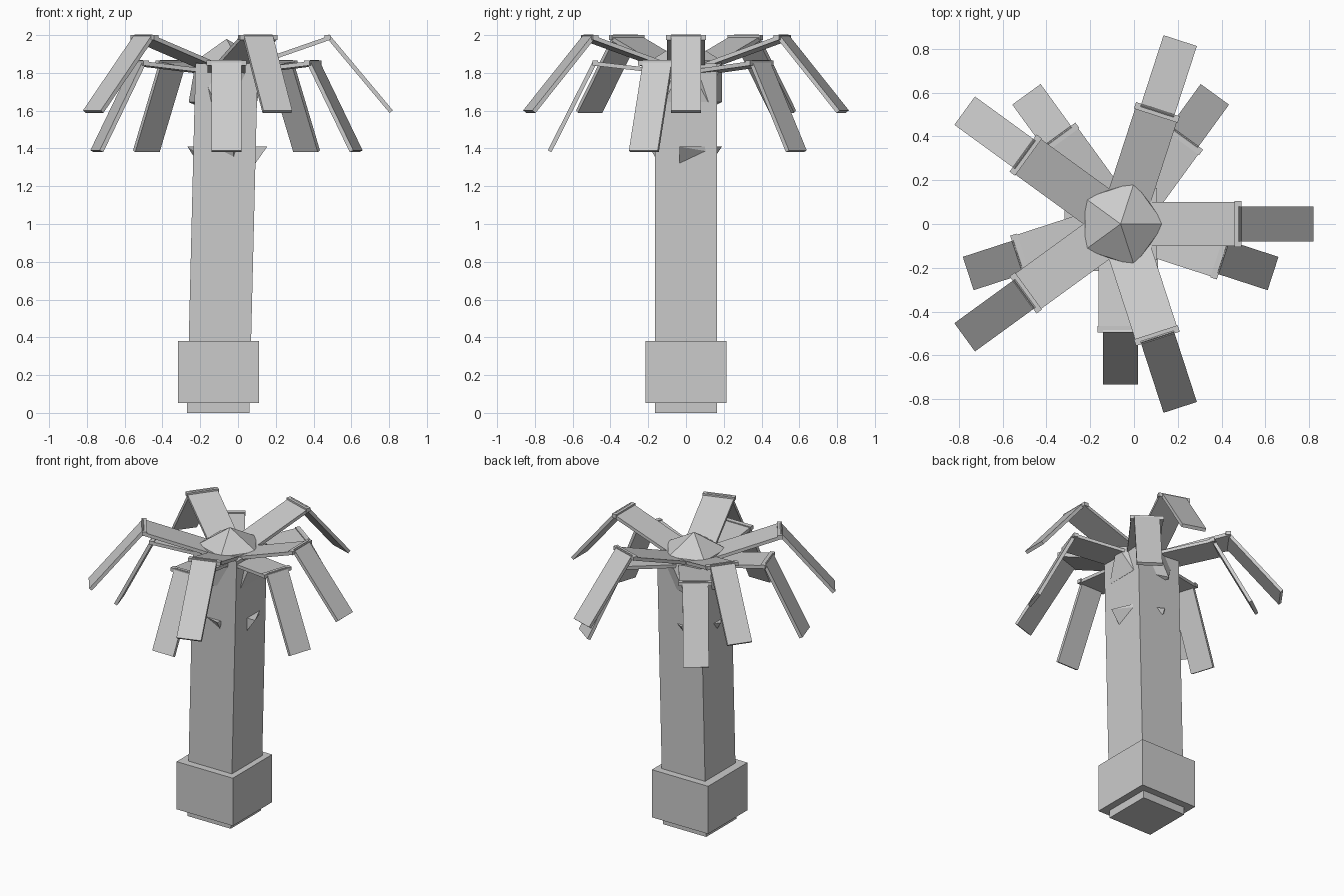
import bpy, bmesh, math
from mathutils import Vector, Matrix

if "Cube" in bpy.data.objects:
    bpy.data.objects.remove(bpy.data.objects["Cube"])

grey = bpy.data.materials.new("pale_grey")
grey.diffuse_color = (0.6, 0.6, 0.6, 1)
grey.use_nodes = True
grey.node_tree.nodes["Principled BSDF"].inputs["Base Color"].default_value = grey.diffuse_color
CROWN_X = -0.061


def finish(name, bm):
    bmesh.ops.recalc_face_normals(bm, faces=bm.faces)
    me = bpy.data.meshes.new(name)
    bm.to_mesh(me)
    bm.free()
    me.materials.append(grey)
    ob = bpy.data.objects.new(name, me)
    bpy.context.collection.objects.link(ob)
    return ob


def hull(name, points):
    bm = bmesh.new()
    for p in points:
        bm.verts.new(p)
    bmesh.ops.convex_hull(bm, input=bm.verts[:])
    return finish(name, bm)


def plank(bm, start, end, width, thick, turn):
    """Flat board from start to end (radius, height), turned about the crown."""
    a, b = Vector((start[0], 0, start[1])), Vector((end[0], 0, end[1]))
    along = (b - a).normalized()
    up = Vector((-along.z, 0, along.x))
    side = Vector((0, width / 2, 0))
    ring = []
    for p in (a, b):
        ring.append([bm.verts.new(turn @ (p + side * s + up * (t * thick / 2)))
                     for s, t in ((-1, -1), (1, -1), (1, 1), (-1, 1))])
    for i in range(4):
        j = (i + 1) % 4
        bm.faces.new((ring[0][i], ring[0][j], ring[1][j], ring[1][i]))
    bm.faces.new(ring[0][::-1])
    bm.faces.new(ring[1])


# Leaning square trunk
H = 0.165
trunk = []
for z, cx in ((0, -0.105), (1.85, -0.06)):
    trunk += [(cx + sx * H, sy * H, z) for sx in (-1, 1) for sy in (-1, 1)]
hull("trunk", trunk)

# Block around the foot
hull("base_block", [(-0.104 + sx * 0.214, sy * 0.214, z)
                    for sx in (-1, 1) for sy in (-1, 1) for z in (0.052, 0.38)])

# Faceted crown bud: apex, two staggered five-sided rings
bud = [(CROWN_X, 0, 1.98)]
for z, offset in ((1.865, 0), (1.645, math.pi)):
    for i in range(5):
        a = offset + i * math.tau / 5
        bud.append((CROWN_X + 0.2 * math.cos(a), 0.2 * math.sin(a), z))
bud.append((CROWN_X, 0, 1.56))
hull("crown_bud", bud)

# Two whorls of bent leaves: first angle, root, knee, tip
whorls = {
    "upper_leaf": (0, (0.10, 1.83), (0.545, 1.985), (0.872, 1.595)),
    "lower_leaf": (54, (0.10, 1.805), (0.49, 1.85), (0.722, 1.385)),
}
for name, (first, root, knee, tip) in whorls.items():
    for i in range(5):
        turn = (Matrix.Translation((CROWN_X, 0, 0))
                @ Matrix.Rotation(math.radians(first + 72 * i), 4, 'Z'))
        bm = bmesh.new()
        plank(bm, root, knee, 0.2, 0.022, turn)
        plank(bm, (knee[0] - 0.01, knee[1] + 0.012), tip, 0.16, 0.022, turn)
        # Lip across the bend
        plank(bm, (knee[0] - 0.025, knee[1] + 0.002),
              (knee[0] + 0.006, knee[1] + 0.002), 0.21, 0.025, turn)
        finish(f"{name}_{i + 1}", bm)

# Broken stubs on the trunk: turn, reach, left, right, low point, low height
TOP = 1.41
stubs = ((0, 0.228, -0.035, 0.14, -0.035, 1.30),
         (90, 0.19, -0.05, 0.04, 0.02, 1.35),
         (180, 0.195, -0.05, 0.06, 0.0, 1.34),
         (270, 0.195, -0.11, 0.065, 0.05, 1.33))
for i, (deg, reach, left, right, low, low_z) in enumerate(stubs):
    turn = Matrix.Translation((-0.073, 0, 0)) @ Matrix.Rotation(math.radians(deg), 4, 'Z')
    pts = ((0.15, left, TOP), (0.15, right, TOP), (0.15, right, TOP - 0.03),
           (0.15, low, low_z), (reach, low, TOP))
    hull(f"trunk_stub_{i + 1}", [turn @ Vector(p) for p in pts])
